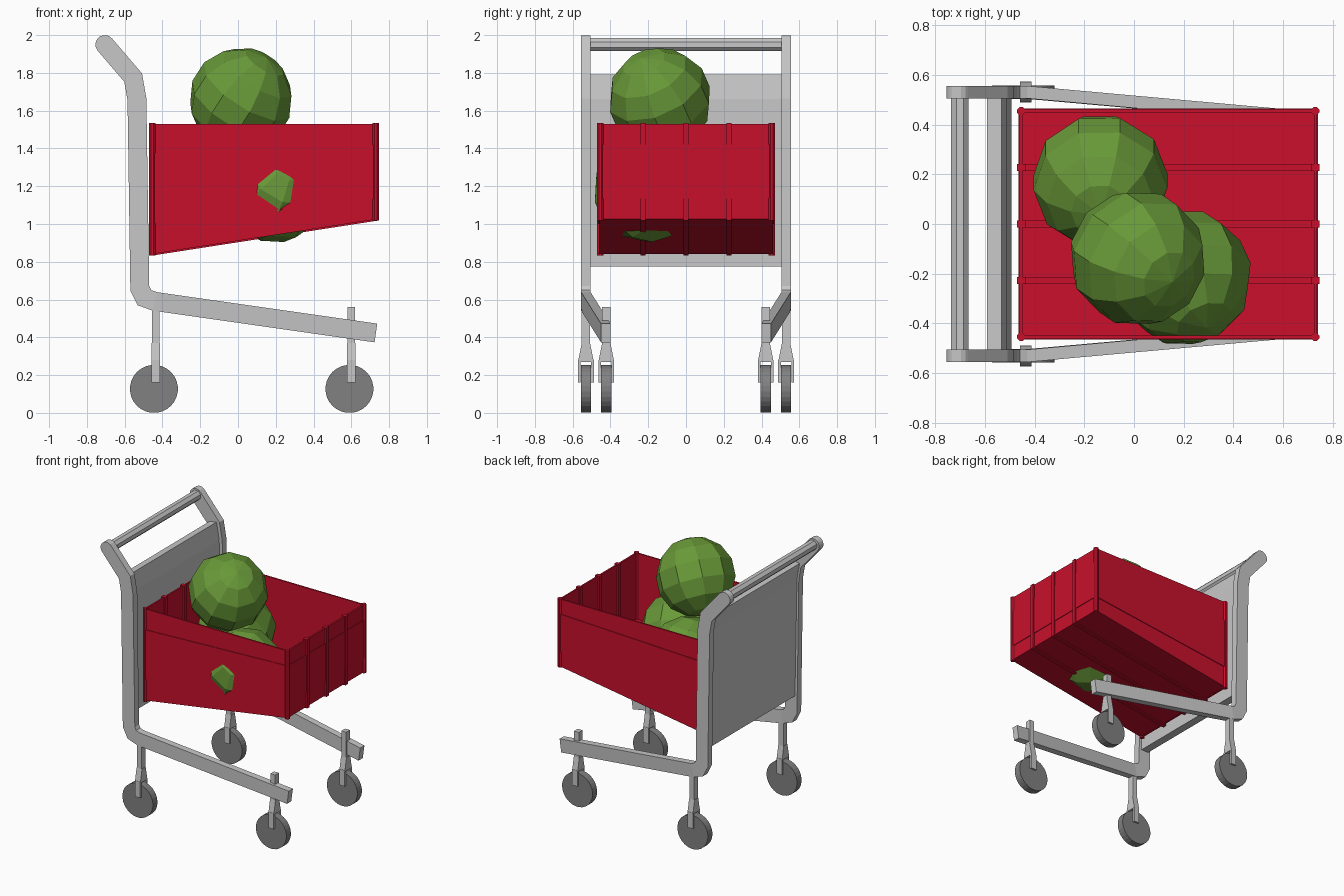
import bpy, bmesh, math
from mathutils import Vector, Euler

if "Cube" in bpy.data.objects:
    bpy.data.objects.remove(bpy.data.objects["Cube"], do_unlink=True)


def material(name, rgb):
    m = bpy.data.materials.new(name)
    m.use_nodes = True
    m.diffuse_color = (*rgb, 1)
    m.node_tree.nodes["Principled BSDF"].inputs["Base Color"].default_value = (*rgb, 1)
    return m


GREY = material("light grey metal", (0.57, 0.57, 0.57))
DARK = material("dark grey wheel", (0.22, 0.22, 0.22))
RED = material("red plastic", (0.58, 0.005, 0.025))
GREEN = material("melon green", (0.14, 0.32, 0.04))


def finish(name, bm, mat):
    bmesh.ops.recalc_face_normals(bm, faces=bm.faces)
    mesh = bpy.data.meshes.new(name)
    bm.to_mesh(mesh)
    bm.free()
    mesh.materials.append(mat)
    obj = bpy.data.objects.new(name, mesh)
    bpy.context.collection.objects.link(obj)
    return obj


def prism(name, outline, y0, y1, mat):
    """Extrude an (x, z) outline from y0 to y1."""
    bm = bmesh.new()
    near = [bm.verts.new((x, y0, z)) for x, z in outline]
    far = [bm.verts.new((x, y1, z)) for x, z in outline]
    bm.faces.new(near)
    bm.faces.new(far)
    for i in range(len(near)):
        j = (i + 1) % len(near)
        bm.faces.new((near[i], near[j], far[j], far[i]))
    return finish(name, bm, mat)


def disc(name, x, z, radius, y0, y1, sides, mat):
    ring = [math.tau * (i + 0.5) / sides for i in range(sides)]
    return prism(name, [(x + radius * math.cos(a), z + radius * math.sin(a)) for a in ring],
                 y0, y1, mat)


def box(name, x0, x1, y0, y1, z0, z1, mat):
    return prism(name, [(x0, z0), (x1, z0), (x1, z1), (x0, z1)], y0, y1, mat)


def ribbon(name, path, half_width, y_range, mat):
    """Flat bar following an (x, z) path; y_range(x) gives its two sides."""
    bm = bmesh.new()
    pts = [Vector(p) for p in path]
    rings = []
    for i, p in enumerate(pts):
        a = (p - pts[max(i - 1, 0)]).normalized()
        b = (pts[min(i + 1, len(pts) - 1)] - p).normalized()
        t = (a + b).normalized()
        n = Vector((-t.y, t.x)) * half_width / max(t.dot(a), t.dot(b))
        y0, y1 = y_range(p.x)
        corners = [(p + n, y0), (p + n, y1), (p - n, y1), (p - n, y0)]
        rings.append([bm.verts.new((q.x, y, q.y)) for q, y in corners])
    for r, s in zip(rings, rings[1:]):
        for k in range(4):
            m = (k + 1) % 4
            bm.faces.new((r[k], r[m], s[m], s[k]))
    bm.faces.new(rings[0])
    bm.faces.new(rings[-1])
    return finish(name, bm, mat)


# Frame: bent side bars whose lower rails converge toward the far end
FRAME = [(-0.705, 1.95), (-0.555, 1.775), (-0.535, 1.66), (-0.52, 0.66),
         (-0.495, 0.61), (-0.44, 0.59), (0.73, 0.423)]


def rail_y(x):
    return 0.53 - 0.105 * max(0, x + 0.44) / 1.17


def caster(name, x, y):
    box(name + "_stem", x - 0.02, x + 0.02, y - 0.022, y + 0.022, 0.34, 0.56, GREY)
    # flared crown joining stem and fork
    bm = bmesh.new()
    bmesh.ops.create_cube(bm, size=1)
    for v in bm.verts:
        top = v.co.z > 0
        v.co = (x + v.co.x * 0.045, y + v.co.y * (0.044 if top else 0.084),
                0.37 if top else 0.27)
    finish(name + "_crown", bm, GREY)
    for s in (-1, 1):
        a, b = sorted((y + s * 0.028, y + s * 0.042))
        box(name + "_fork", x - 0.022, x + 0.022, a, b, 0.16, 0.28, GREY)
    disc(name + "_wheel", x - 0.01, 0.127, 0.127, y - 0.027, y + 0.027, 28, DARK)


for side, tag in ((1, "left"), (-1, "right")):
    ribbon(tag + "_frame_bar", FRAME, 0.05,
           lambda x: (side * rail_y(x) - 0.025, side * rail_y(x) + 0.025), GREY)
    disc(tag + "_handle_end", -0.705, 1.95, 0.05,
         side * 0.53 - 0.025, side * 0.53 + 0.025, 16, GREY)
    caster(tag + "_handle_side_caster", -0.435, side * 0.53)
    caster(tag + "_far_caster", 0.6, side * 0.422)

disc("handle_bar", -0.70, 1.95, 0.038, -0.51, 0.51, 8, GREY)
ribbon("back_panel", [(-0.562, 1.787), (-0.54, 1.66), (-0.523, 0.775)], 0.03,
       lambda x: (-0.51, 0.51), GREY)


# Basket: sloped floor, thin walls, raised middle bands and ribs
def floor_z(x):
    return 0.84 + (x + 0.46) * 0.155


def sloped(name, x0, x1, y0, y1, low, high):
    prism(name, [(x0, floor_z(x0) + low), (x1, floor_z(x1) + low),
                 (x1, floor_z(x1) + high), (x0, floor_z(x0) + high)], y0, y1, RED)


BACK, END, HALF, RIM = -0.46, 0.735, 0.46, 1.53
sloped("basket_floor", BACK, END, -HALF, HALF, 0, 0.012)
for s, tag in ((1, "left"), (-1, "right")):
    a, b = sorted((s * 0.448, s * HALF))
    prism(tag + "_basket_wall", [(BACK, floor_z(BACK)), (END, floor_z(END)),
                                 (END, RIM), (BACK, RIM)], a, b, RED)
    a, b = sorted((s * HALF, s * 0.465))
    prism(tag + "_wall_band", [(BACK, 1.0), (END, 1.135), (END, 1.42), (BACK, 1.375)],
          a, b, RED)

for tag, x, out, low, high in (("back", BACK, -1, 1.0, 1.375), ("far", END, 1, 1.135, 1.42)):
    a, b = sorted((x, x - out * 0.012))
    box(tag + "_basket_wall", a, b, -HALF, HALF, floor_z(x), RIM, RED)
    a, b = sorted((x, x + out * 0.005))
    box(tag + "_wall_band", a, b, -HALF, HALF, low, high, RED)
    a, b = sorted((x - out * 0.024, x + out * 0.011))
    for y in (-0.228, 0, 0.228):
        box(tag + "_wall_rib", a, b, y - 0.014, y + 0.014, floor_z(x) - 0.008, RIM + 0.005, RED)
    # chamfered corner posts
    for s in (-1, 1):
        bm = bmesh.new()
        bmesh.ops.create_cube(bm, size=1)
        for v in bm.verts:
            v.co = (x - out * 0.006 + v.co.x * 0.033, s * 0.454 + v.co.y * 0.032,
                    RIM + 0.005 if v.co.z > 0 else floor_z(x) - 0.006)
        upright = [e for e in bm.edges if abs(e.verts[0].co.z - e.verts[1].co.z) > 0.1]
        bmesh.ops.bevel(bm, geom=upright, offset=0.01, segments=1, affect='EDGES')
        finish(tag + "_corner_post", bm, RED)
for y in (-0.228, 0, 0.228):
    sloped("floor_rib", BACK, END, y - 0.014, y + 0.014, -0.008, 0.024)

# Melons: faceted, each turned differently
for name, centre, turn in (("top_melon", (0.015, -0.138, 1.66), (0.5, 0.45, 0.3)),
                           ("rear_melon", (-0.135, 0.17, 1.22), (0.3, -0.4, 0.9)),
                           ("low_melon", (0.2, -0.215, 1.175), (0.9, 0.3, 0.2))):
    bm = bmesh.new()
    bmesh.ops.create_uvsphere(bm, u_segments=10, v_segments=7, radius=0.276)
    melon = finish(name, bm, GREEN)
    melon.location = centre
    melon.rotation_euler = Euler(turn)
